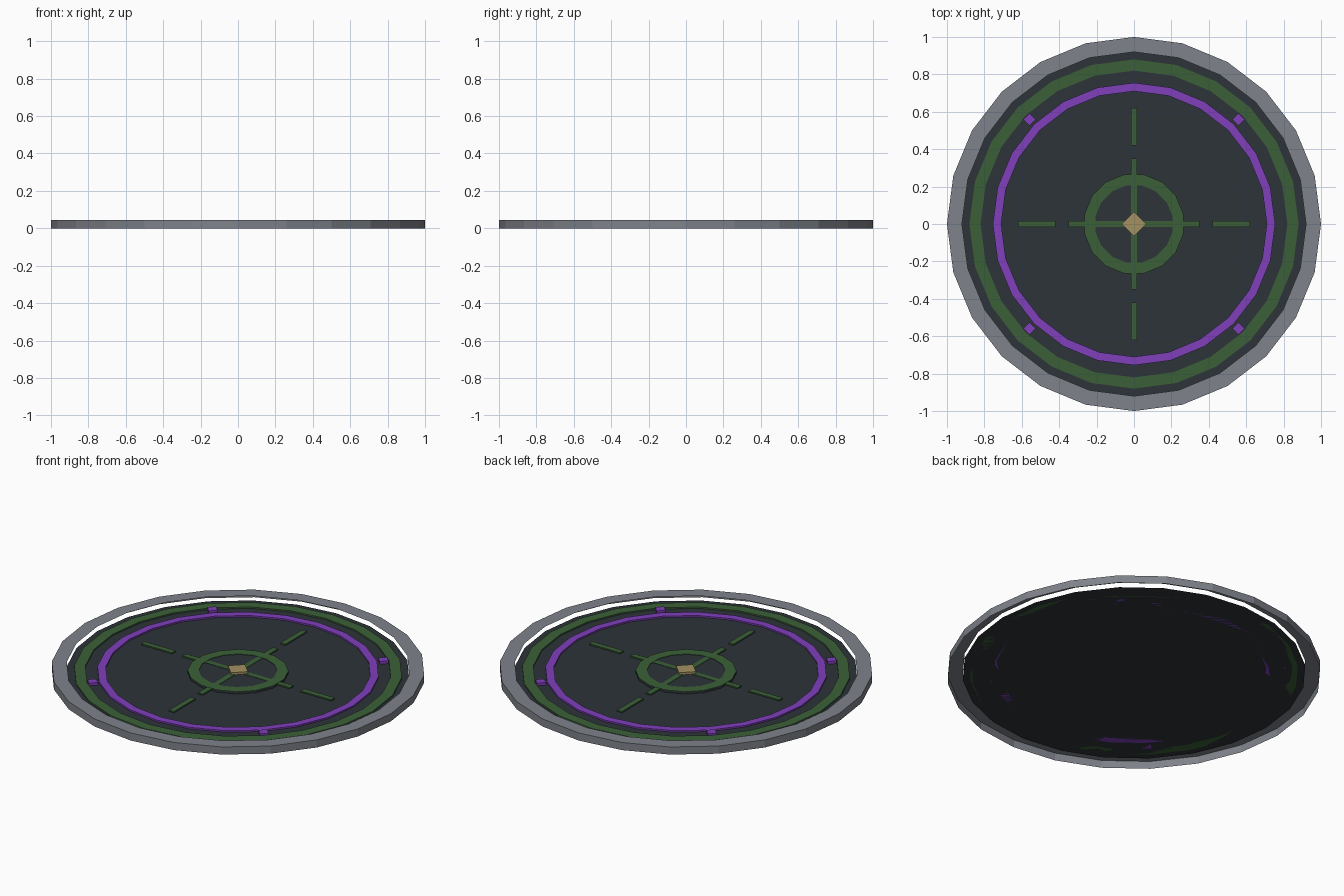
import bpy
from math import cos, sin, pi, radians

cube = bpy.data.objects.get("Cube")
if cube:
    bpy.data.objects.remove(cube, do_unlink=True)


def material(name, r, g, b):
    mat = bpy.data.materials.new(name)
    mat.use_nodes = True
    mat.diffuse_color = (r, g, b, 1)
    mat.node_tree.nodes["Principled BSDF"].inputs["Base Color"].default_value = (r, g, b, 1)
    return mat


GREY = material("steel grey", 0.21, 0.224, 0.255)
DARK = material("dark slate", 0.026, 0.033, 0.041)
GREEN = material("moss green", 0.044, 0.117, 0.04)
PURPLE = material("violet", 0.215, 0.05, 0.5)
TAN = material("brass tan", 0.36, 0.285, 0.12)


def build(name, verts, faces, mat):
    mesh = bpy.data.meshes.new(name)
    mesh.from_pydata(verts, [], faces)
    mesh.materials.append(mat)
    obj = bpy.data.objects.new(name, mesh)
    bpy.context.collection.objects.link(obj)
    return obj


def loop(radius, z, sides, turn=0):
    return [(radius * cos(2 * pi * i / sides + turn),
             radius * sin(2 * pi * i / sides + turn), z) for i in range(sides)]


def lathe(name, profile, sides, mat, turn=0, closed=False):
    """Sweep (radius, z) points, listed from the outside bottom up and inwards."""
    verts, faces = [], []
    for radius, z in profile:
        verts += loop(radius, z, sides, turn)
    count = len(profile)
    for k in range(count if closed else count - 1):
        a, b = k * sides, (k + 1) % count * sides
        for i in range(sides):
            j = (i + 1) % sides
            faces.append((a + i, a + j, b + j, b + i))
    return build(name, verts, faces, mat)


def prism(name, radius, low, high, sides, mat, turn=0):
    """Upright prism, capped on top and bottom."""
    obj_verts = loop(radius, low, sides, turn) + loop(radius, high, sides, turn)
    faces = [tuple(reversed(range(sides))), tuple(range(sides, 2 * sides))]
    for i in range(sides):
        j = (i + 1) % sides
        faces.append((i, j, sides + j, sides + i))
    return build(name, obj_verts, faces, mat)


def flat_ring(name, outer, inner, low, high, sides, mat, turn=0):
    profile = [(outer, low), (outer, high), (inner, high), (inner, low)]
    return lathe(name, profile, sides, mat, turn, closed=True)


SIDES = 24
FLOOR = 0.018

# Rim: outer wall and top band, open underneath
lathe("outer_rim", [(1, 0), (1, 0.045), (0.92, 0.045)], SIDES, GREY)

# Floor sheet
build("floor_disc", loop(0.92, FLOOR, SIDES), [tuple(range(SIDES))], DARK)

# Painted bands
flat_ring("outer_band", 0.88, 0.82, FLOOR, 0.026, SIDES, GREEN)
flat_ring("inner_band", 0.755, 0.71, FLOOR, 0.027, SIDES, PURPLE)

# Central hub with its ring
half_step = pi / 16
prism("hub_plate", 0.27, FLOOR, 0.029, 16, DARK, half_step)
flat_ring("hub_ring", 0.27, 0.21, 0.029, 0.032, 16, GREEN, half_step)

# Cross bars, a short inner and outer one in each direction
for side, angle in zip(("left", "back", "right", "front"), range(0, 360, 90)):
    for part, start, end in (("inner", 0.03, 0.35), ("outer", 0.42, 0.62)):
        bar_mesh_name = f"{part}_bar_{side}"
        corners = [(start, -0.016), (end, -0.016), (end, 0.016), (start, 0.016)]
        verts = [(x, y, z) for z in (0.023, 0.031) for x, y in corners]
        faces = [(3, 2, 1, 0), (4, 5, 6, 7)]
        faces += [(i, (i + 1) % 4, 4 + (i + 1) % 4, 4 + i) for i in range(4)]
        bar = build(bar_mesh_name, verts, faces, GREEN)
        bar.rotation_euler.z = radians(angle)

    # Small diagonal studs outside the violet band
    stud = prism(f"stud_{side}", 0.034, FLOOR, 0.034, 4, PURPLE)
    diagonal = radians(angle + 45)
    stud.location = (0.79 * cos(diagonal), 0.79 * sin(diagonal), 0)

# Centre diamond
prism("centre_diamond", 0.065, 0.029, 0.043, 4, TAN)
